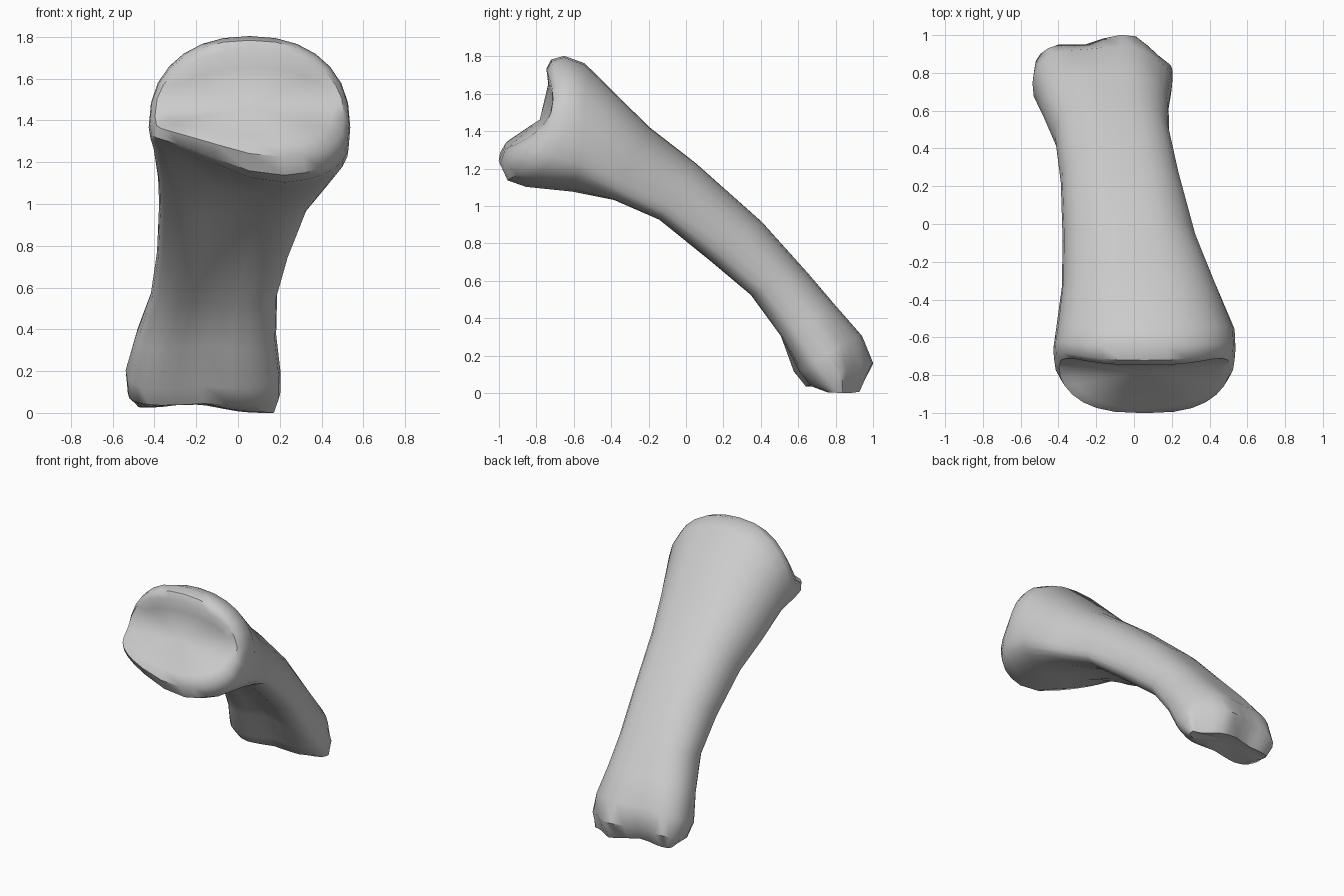
import bpy, bmesh, math
from mathutils import Vector

if "Cube" in bpy.data.objects:
    bpy.data.objects.remove(bpy.data.objects["Cube"])

SIDES = 28

# Each section along the bone:
# top y,z | bottom y,z | left x, right x | height of widest level | backward bow of the sides | tilt | groove
SECTIONS = [
    (-.745, 1.66, -.98, 1.31, -.34, .45, .40, .12, .06, 0),    # joint dish
    (-.755, 1.74, -1.01, 1.23, -.40, .505, .38, .15, .12, 0),  # rim
    (-.73, 1.79, -.97, 1.14, -.425, .53, .38, .15, .17, 0),
    (-.66, 1.81, -.87, 1.105, -.43, .535, .38, .12, .19, 0),
    (-.55, 1.77, -.62, 1.08, -.415, .53, .36, .03, .15, 0),    # base flare
    (-.20, 1.44, -.40, 1.025, -.385, .43, .26, 0, .05, .04),   # shaft
    (.05, 1.25, -.16, .92, -.38, .33, .26, 0, .02, .05),
    (.41, .93, .11, .70, -.39, .24, .34, 0, 0, .05),
    (.66, .65, .32, .525, -.42, .185, .40, 0, 0, .05),
    (.80, .49, .48, .30, -.49, .18, .43, 0, 0, .06),           # neck
    (.95, .32, .545, .11, -.54, .20, .48, 0, 0, .06),          # head
    (1.01, .17, .61, .035, -.53, .20, .5, 0, 0, .05),
    (.93, .005, .73, .01, -.48, .17, .5, 0, 0, .02),
]
# How strongly the last three sections follow the two-knuckle outline
KNUCKLE = {10: .35, 11: 1, 12: 1}


def power(value, exponent):
    return math.copysign(abs(value) ** exponent, value)


def bump(x, centre, width):
    return math.exp(-((x - centre) / width) ** 2)


def ring(bm, index, section):
    ty, tz, by, bz, xl, xr, widest, bow, tilt, groove = section
    top, bottom = Vector((0, ty, tz)), Vector((0, by, bz))
    up = (top - bottom).normalized()
    knuckle = KNUCKLE.get(index, 0)
    verts = []
    for i in range(SIDES):
        a = math.tau * i / SIDES
        c, s = math.cos(a), math.sin(a)
        u = power(c, .9 if s > 0 else .7)
        v = widest + (1 - widest if s > 0 else widest) * power(s, .87 if s > 0 else .65)
        p = bottom.lerp(top, v)
        p.x = (xl + xr) / 2 + u * (xr - xl) / 2
        p.y += bow * abs(u) ** 2.6 * (1 if s > 0 else 1 + .4 * s)
        if s < 0:
            p.z += tilt * max(0, .15 - u) * -s
        # hollow between the two knuckles, mostly on the underside
        p -= up * s * groove * bump(u, 0, .45) * (1 if s < 0 else .3)
        # notched end, right knuckle further forward
        if s > 0:
            side = min(1, s * 1.5)
            p.y -= knuckle * side * (.055 * bump(p.x, -.28, .12) + .5 * max(0, p.x) + .1 * max(0, -.3 - p.x))
        elif knuckle and index < 12:
            p.y += .06 * max(0, u) * -s
        if index == len(SECTIONS) - 1:
            p.z += .04 * bump(p.x, -.2, .16) + .025 * max(0, -u)
        verts.append(bm.verts.new(p))
    return verts


def cap(bm, verts, centre):
    middle = bm.verts.new(centre)
    for i in range(SIDES):
        bm.faces.new((verts[i], verts[(i + 1) % SIDES], middle))


# Finger bone lofted through the sections
bm = bmesh.new()
rings = [ring(bm, n, s) for n, s in enumerate(SECTIONS)]
for a, b in zip(rings, rings[1:]):
    for i in range(SIDES):
        j = (i + 1) % SIDES
        bm.faces.new((a[i], a[j], b[j], b[i]))
cap(bm, rings[0], (.05, -.79, 1.47))     # hollow joint face
cap(bm, rings[-1], (-.17, .82, .06))     # knuckle end
bmesh.ops.recalc_face_normals(bm, faces=bm.faces)

# Rest on the ground, centred
for axis in range(3):
    values = [v.co[axis] for v in bm.verts]
    shift = min(values) if axis == 2 else (min(values) + max(values)) / 2
    for v in bm.verts:
        v.co[axis] -= shift

mesh = bpy.data.meshes.new("finger_bone")
bm.to_mesh(mesh)
bm.free()
bone = bpy.data.objects.new("finger_bone", mesh)
bpy.context.collection.objects.link(bone)
bpy.context.view_layer.objects.active = bone
bone.select_set(True)
bpy.ops.object.shade_smooth_by_angle(angle=math.radians(45))
